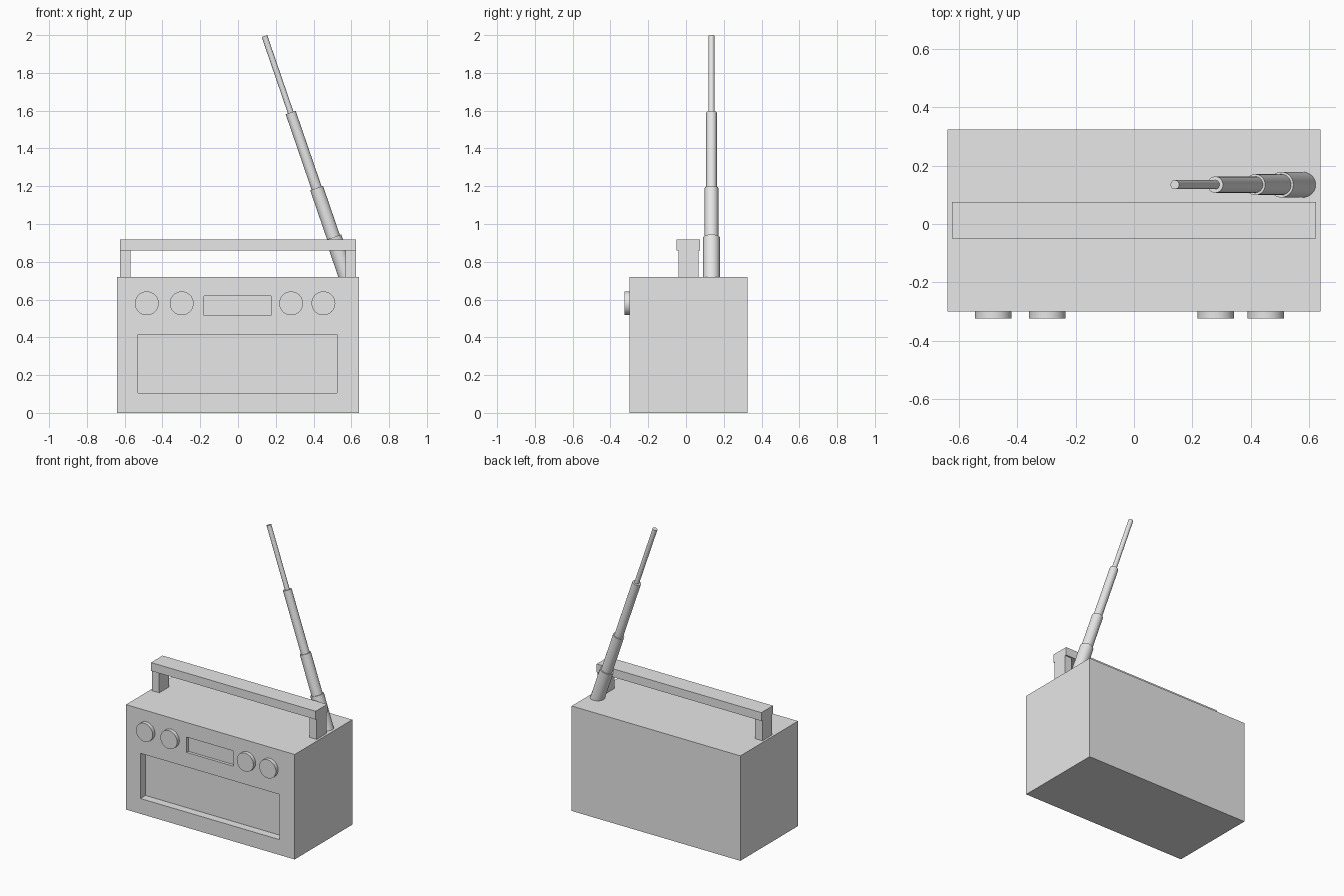
import bpy, bmesh, math
from mathutils import Vector

if "Cube" in bpy.data.objects:
    bpy.data.objects.remove(bpy.data.objects["Cube"], do_unlink=True)

# One plain grey for everything
grey = bpy.data.materials.new("light_grey")
grey.use_nodes = True
grey.diffuse_color = (0.8, 0.8, 0.8, 1)
for node in grey.node_tree.nodes:
    if node.type == 'BSDF_PRINCIPLED':
        node.inputs["Base Color"].default_value = grey.diffuse_color


def make_object(name, bm):
    mesh = bpy.data.meshes.new(name)
    bmesh.ops.recalc_face_normals(bm, faces=bm.faces)
    bm.to_mesh(mesh)
    bm.free()
    mesh.materials.append(grey)
    obj = bpy.data.objects.new(name, mesh)
    bpy.context.collection.objects.link(obj)
    return obj


def box_mesh(low, high):
    low, high = Vector(low), Vector(high)
    bm = bmesh.new()
    bmesh.ops.create_cube(bm, size=1)
    for v in bm.verts:
        v.co = (low + high) / 2 + v.co * (high - low)
    return bm


def rod(name, start, end, radius, sides=32):
    start, end = Vector(start), Vector(end)
    axis = end - start
    bm = bmesh.new()
    bmesh.ops.create_cone(bm, cap_ends=True, segments=sides, radius1=radius,
                          radius2=radius, depth=axis.length)
    turn = axis.to_track_quat('Z', 'Y')
    for v in bm.verts:
        v.co = turn @ v.co + (start + end) / 2
    obj = make_object(name, bm)
    bpy.ops.object.select_all(action='DESELECT')
    obj.select_set(True)
    bpy.context.view_layer.objects.active = obj
    bpy.ops.object.shade_smooth_by_angle(angle=math.radians(30))
    return obj


# Case with recessed speaker and dial window: (x0, x1, z0, z1, depth)
FRONT = -0.30
recesses = [(-0.53, 0.525, 0.105, 0.415, 0.055),
            (-0.18, 0.175, 0.515, 0.62, 0.02)]
bm = box_mesh((-0.64, FRONT, 0), (0.64, 0.325, 0.72))
for x0, x1, z0, z1, depth in recesses:
    for point, normal in (((x0, 0, 0), (1, 0, 0)), ((x1, 0, 0), (1, 0, 0)),
                          ((0, 0, z0), (0, 0, 1)), ((0, 0, z1), (0, 0, 1))):
        bmesh.ops.bisect_plane(bm, geom=bm.verts[:] + bm.edges[:] + bm.faces[:],
                               plane_co=point, plane_no=normal, dist=1e-5)
for x0, x1, z0, z1, depth in recesses:
    region = []
    for f in bm.faces:
        c = f.calc_center_median()
        if abs(c.y - FRONT) < 1e-4 and x0 < c.x < x1 and z0 < c.z < z1:
            region.append(f)
    result = bmesh.ops.extrude_face_region(bm, geom=region)
    moved = [g for g in result["geom"] if isinstance(g, bmesh.types.BMVert)]
    bmesh.ops.translate(bm, verts=moved, vec=(0, depth, 0))
    bmesh.ops.delete(bm, geom=[f for f in region if f.is_valid], context='FACES_ONLY')
make_object("radio_case", bm)

# Control knobs
for i, x in enumerate((-0.483, -0.298, 0.281, 0.452)):
    rod(f"knob_{i + 1}", (x, FRONT + 0.005, 0.58), (x, -0.325, 0.58), 0.063, 48)

# Carrying handle
make_object("handle_bar", box_mesh((-0.625, -0.05, 0.86), (0.625, 0.075, 0.917)))
for name, x0, x1 in (("handle_post_right", -0.625, -0.57), ("handle_post_left", 0.57, 0.625)):
    make_object(name, box_mesh((x0, -0.04, 0.715), (x1, 0.065, 0.86)))


# Telescopic aerial leaning toward the right
def aerial_point(z):
    return (0.14 + 0.343 * (1.995 - z), 0.135, z)


sections = [(0.69, 0.93, 0.044), (0.92, 1.19, 0.036),
            (1.18, 1.59, 0.028), (1.58, 1.995, 0.0155)]
for i, (low, high, radius) in enumerate(sections):
    rod(f"aerial_section_{i + 1}", aerial_point(low), aerial_point(high), radius)
